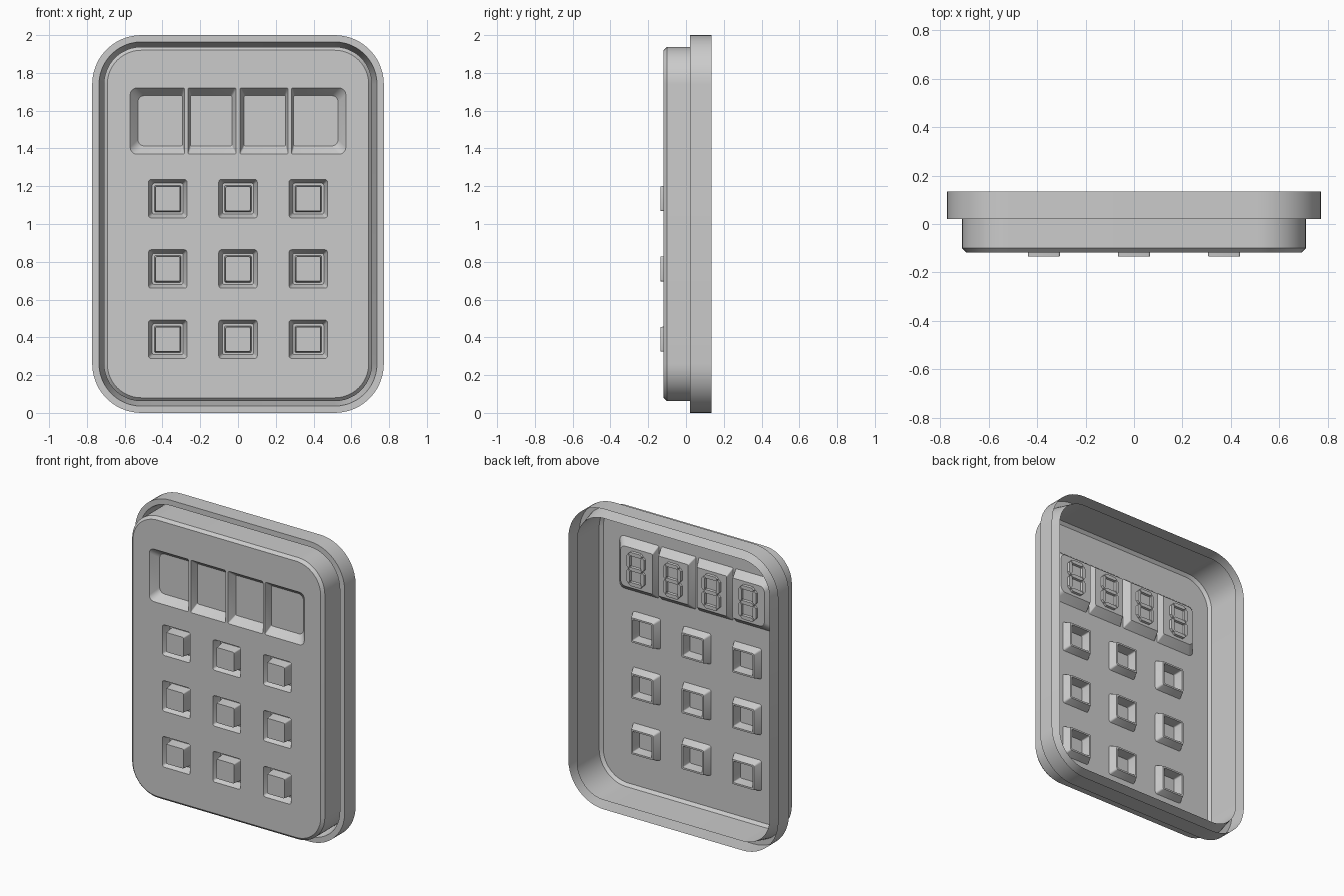
import bpy, bmesh, math

if "Cube" in bpy.data.objects:
    bpy.data.objects.remove(bpy.data.objects["Cube"])

grey = bpy.data.materials.new("plain grey")
grey.use_nodes = True
COLOUR = (0.6, 0.6, 0.6, 1)
grey.diffuse_color = COLOUR
grey.node_tree.nodes["Principled BSDF"].inputs["Base Color"].default_value = COLOUR

FACE = -0.118      # front of the panel
FLOOR = -0.068     # bottom of the recesses
BACK = 0.135


def ring(bm, x0, x1, z0, z1, y, left, right, steps):
    """Closed loop of a rounded rectangle facing the front."""
    corners = [(x1, z1, right, 0), (x0, z1, left, 1), (x0, z0, left, 2), (x1, z0, right, 3)]
    verts = []
    for cx, cz, r, quarter in corners:
        ox = cx - r if cx == x1 else cx + r
        oz = cz - r if cz == z1 else cz + r
        for i in range(steps + 1):
            a = (quarter + i / steps) * math.pi / 2
            verts.append(bm.verts.new((ox + r * math.cos(a), y, oz + r * math.sin(a))))
    return verts


def bridge(bm, a, b):
    n = len(a)
    for i in range(n):
        j = (i + 1) % n
        bm.faces.new((a[i], a[j], b[j], b[i]))


def loop_edges(bm, loop):
    found = []
    for i, v in enumerate(loop):
        w = loop[(i + 1) % len(loop)]
        found.append(bm.edges.get((v, w)) or bm.edges.new((v, w)))
    return found


def finish(bm, name):
    mesh = bpy.data.meshes.new(name)
    bm.to_mesh(mesh)
    bm.free()
    obj = bpy.data.objects.new(name, mesh)
    bpy.context.collection.objects.link(obj)
    mesh.materials.append(grey)
    bpy.ops.object.select_all(action='DESELECT')
    obj.select_set(True)
    bpy.context.view_layer.objects.active = obj
    bpy.ops.object.shade_smooth_by_angle(angle=math.radians(30))
    return obj


bm = bmesh.new()

# Thin casing: outer frame, sloped groove, panel wall and bevelled front edge
previous = None
for inset, y in [(0, BACK), (0, 0.02), (0.036, 0.02), (0.062, BACK), (0.062, -0.1), (0.08, FACE)]:
    hx = 0.772 - inset
    r = 0.26 - inset
    loop = ring(bm, -hx, hx, inset, 2 - inset, y, r, r, 12)
    if previous:
        bridge(bm, previous, loop)
    previous = loop
rims = loop_edges(bm, previous)

# Four display recesses: outer x range, floor x range, corner radii
displays = [(-0.571, -0.283, -0.53, -0.294, 0.035, 0.008),
            (-0.265, -0.01, -0.252, -0.032, 0.008, 0.008)]
displays += [(-b, -a, -d, -c, r, l) for a, b, c, d, l, r in displays]
digit_centres = []
for a, b, c, d, left, right in displays:
    mouth = ring(bm, a, b, 1.37, 1.72, FACE, left, right, 5)
    base = ring(bm, c, d, 1.413, 1.68, FLOOR, left, right, 5)
    bridge(bm, mouth, base)
    bm.faces.new(base)
    rims += loop_edges(bm, mouth)
    digit_centres.append((c + d) / 2)

# Nine hollow buttons, each rising from a sloped recess
for row in range(3):
    for col in range(3):
        x, z = (col - 1) * 0.372, 0.39 + row * 0.372
        loops = []
        for h, y, r in [(0.102, FACE, 0.014), (0.082, FLOOR, 0.01),
                        (0.071, FLOOR, 0.008), (0.065, -0.135, 0.008)]:
            loops.append(ring(bm, x - h, x + h, z - h, z + h, y, r, r, 3))
        for p, q in zip(loops, loops[1:]):
            bridge(bm, p, q)
        bm.faces.new(loops[-1])
        rims += loop_edges(bm, loops[0])

# Front face around the openings
filled = bmesh.ops.triangle_fill(bm, use_beauty=True, use_dissolve=False, edges=rims)
bmesh.ops.recalc_face_normals(bm, faces=bm.faces)
front = [f for f in filled["geom"] if isinstance(f, bmesh.types.BMFace)]
if front and front[0].normal.y > 0:
    bmesh.ops.reverse_faces(bm, faces=bm.faces)
finish(bm, "keypad_casing")

# Seven-segment digits behind the displays
bm = bmesh.new()


def segment(cx, cz, half, upright):
    t = 0.015
    outline = [(-half, 0), (t - half, t), (half - t, t), (half, 0), (half - t, -t), (t - half, -t)]
    layers = []
    for y, k in ((FLOOR + 0.001, 1), (FLOOR + 0.015, 0.8)):
        pts = [(v * k, u) if upright else (u, v * k) for u, v in outline]
        layers.append([bm.verts.new((cx + u, y, cz + v)) for u, v in pts])
    bridge(bm, *layers)
    bm.faces.new(layers[0])
    bm.faces.new(layers[1])


for cx in digit_centres:
    for k in (-1, 0, 1):
        segment(cx, 1.546 + k * 0.1, 0.05, False)
    for sx in (-1, 1):
        for sz in (-1, 1):
            segment(cx + sx * 0.053, 1.546 + sz * 0.05, 0.047, True)
bmesh.ops.recalc_face_normals(bm, faces=bm.faces)
finish(bm, "display_digits")
